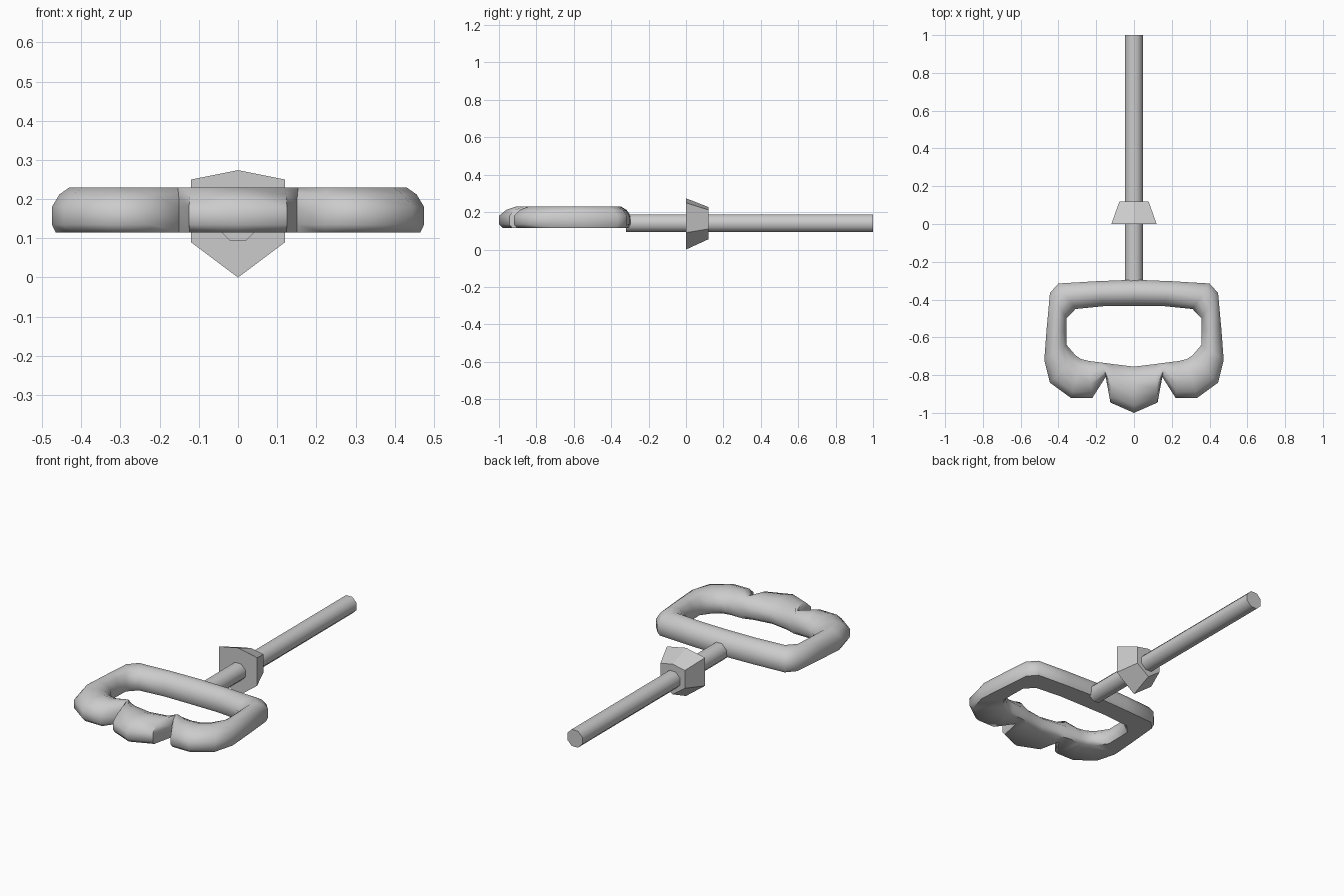
import bpy, bmesh, math

if "Cube" in bpy.data.objects:
    bpy.data.objects.remove(bpy.data.objects["Cube"])


def loft(name, rings, closed=False, smooth=None):
    """Skin a list of equal-length closed rings; cap the ends unless closed."""
    bm = bmesh.new()
    loops = [[bm.verts.new(p) for p in ring] for ring in rings]
    n = len(loops[0])
    pairs = list(zip(loops, loops[1:]))
    if closed:
        pairs.append((loops[-1], loops[0]))
    else:
        bm.faces.new(loops[0])
        bm.faces.new(loops[-1])
    for a, b in pairs:
        for i in range(n):
            j = (i + 1) % n
            bm.faces.new((a[i], a[j], b[j], b[i]))
    bmesh.ops.recalc_face_normals(bm, faces=bm.faces)
    mesh = bpy.data.meshes.new(name)
    bm.to_mesh(mesh)
    bm.free()
    obj = bpy.data.objects.new(name, mesh)
    bpy.context.collection.objects.link(obj)
    if smooth:
        bpy.ops.object.select_all(action='DESELECT')
        obj.select_set(True)
        bpy.context.view_layer.objects.active = obj
        bpy.ops.object.shade_smooth_by_angle(angle=math.radians(smooth))
    return obj


# Octagonal rod
R, Z = 0.051, 0.14


def octagon(y):
    return [(R * math.cos(a), y, Z + R * math.sin(a))
            for a in (math.pi / 8 + k * math.pi / 4 for k in range(8))]


loft("rod", [octagon(-0.32), octagon(1.0)], smooth=50)

# Six-sided tapered collar
wide = [(0, .274), (.12, .25), (.12, .09), (0, 0), (-.12, .09), (-.12, .25)]
narrow = [(0, .227), (.077, .212), (.077, .11), (0, .055), (-.077, .11), (-.077, .212)]
loft("collar", [[(x, 0.0, z) for x, z in wide],
                [(x, 0.12, z) for x, z in narrow]])

# Grip: right half as outer and inner outline pairs, from the rod to the middle knuckle
half = [
    ((0, -.295), (0, -.435)),
    ((.20, -.303), (.16, -.435)),
    ((.40, -.315), (.31, -.45)),
    ((.445, -.365), (.357, -.50)),
    ((.462, -.55), (.358, -.57)),
    ((.475, -.72), (.357, -.64)),
    ((.445, -.84), (.31, -.695)),
    ((.335, -.92), (.28, -.715)),
    ((.22, -.92), (.24, -.725)),
    ((.15, -.81), (.16, -.735)),
    ((.125, -.945), (.11, -.742)),
    ((0, -1.0), (0, -.755)),
]
# Cross-section: share of the way from outer to inner outline, and height
section = [(.08, .115), (0, .135), (0, .18), (.16, .212), (.38, .23),
           (.62, .23), (.84, .212), (1, .18), (1, .135), (.92, .115)]
mirrored = [((-o[0], o[1]), (-i[0], i[1])) for o, i in half[-2:0:-1]]
rings = [[(o[0] + (i[0] - o[0]) * t, o[1] + (i[1] - o[1]) * t, z) for t, z in section]
         for o, i in half + mirrored]
loft("hand_grip", rings, closed=True, smooth=55)
